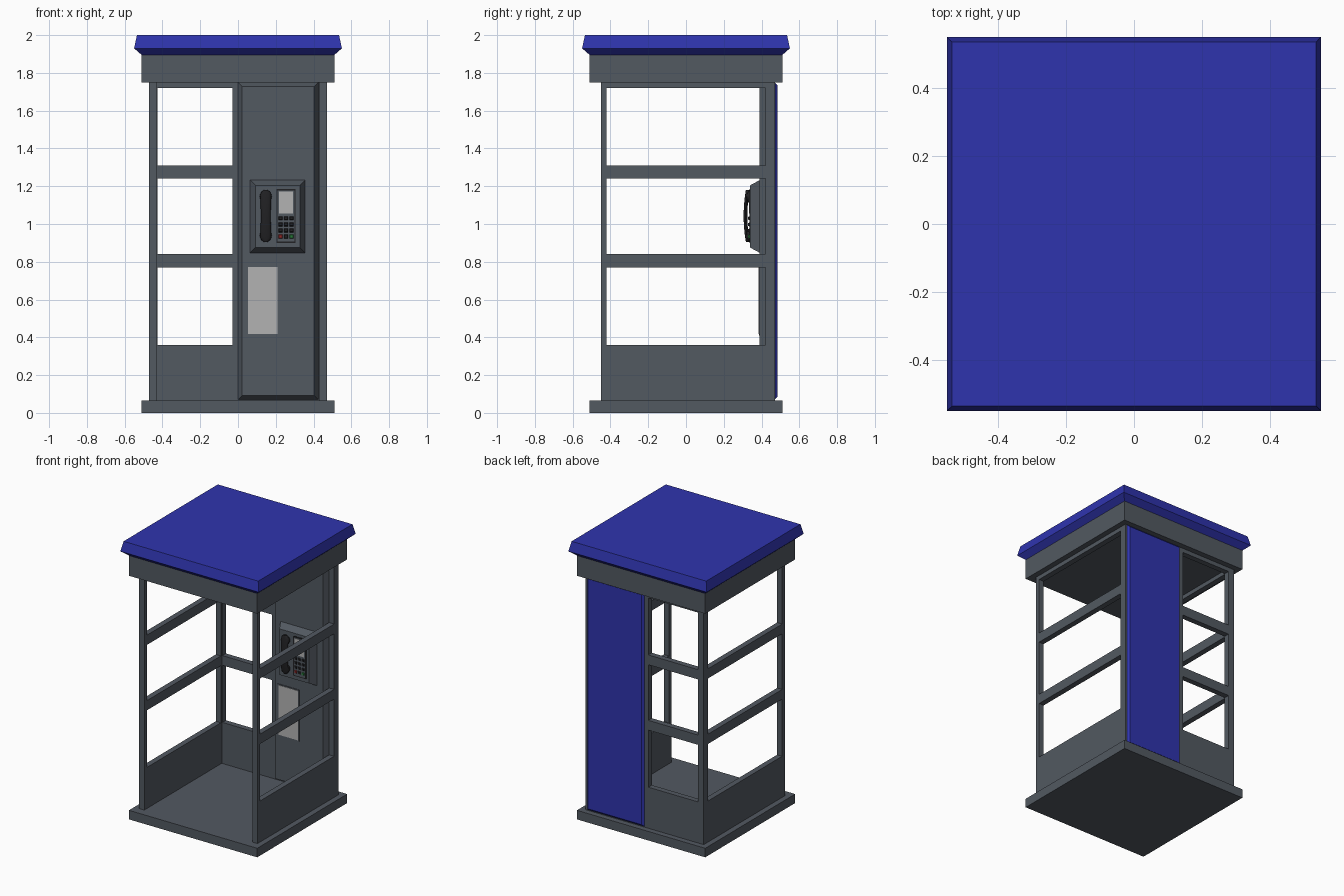
import bpy, bmesh, math
from mathutils import Vector

if "Cube" in bpy.data.objects:
    bpy.data.objects.remove(bpy.data.objects["Cube"])


def material(name, r, g, b):
    m = bpy.data.materials.new(name)
    m.diffuse_color = (r, g, b, 1)
    m.use_nodes = True
    m.node_tree.nodes["Principled BSDF"].inputs["Base Color"].default_value = m.diffuse_color
    return m


SLATE = material("slate", 0.085, 0.1, 0.12)
BLUE = material("blue", 0.028, 0.034, 0.42)
DARK = material("dark", 0.015, 0.015, 0.017)
PALE = material("pale", 0.45, 0.45, 0.45)
RED = material("red", 0.3, 0.02, 0.02)
GREEN = material("green", 0.02, 0.2, 0.04)


def finish(name, bm, mat):
    bmesh.ops.recalc_face_normals(bm, faces=bm.faces[:])
    me = bpy.data.meshes.new(name)
    bm.to_mesh(me)
    bm.free()
    me.materials.append(mat)
    ob = bpy.data.objects.new(name, me)
    bpy.context.collection.objects.link(ob)
    return ob


def loft(name, rings, mat):
    """Skin closed rings of points and cap both ends."""
    bm = bmesh.new()
    vs = [[bm.verts.new(p) for p in ring] for ring in rings]
    n = len(vs[0])
    for a, b in zip(vs, vs[1:]):
        for i in range(n):
            bm.faces.new((a[i], a[(i + 1) % n], b[(i + 1) % n], b[i]))
    bm.faces.new(vs[0])
    bm.faces.new(vs[-1])
    return finish(name, bm, mat)


def slab(name, levels, mat):
    """Square stack: (half width, z) per level."""
    return loft(name, [[(-h, -h, z), (h, -h, z), (h, h, z), (-h, h, z)]
                       for h, z in levels], mat)


def panel(name, x0, x1, z0, z1, y0, y1, mat, inset=0.0):
    """Upright plate from y0 to y1, its y1 face drawn in by inset."""
    return loft(name, [[(x0 + i, y, z0 + i), (x1 - i, y, z0 + i),
                        (x1 - i, y, z1 - i), (x0 + i, y, z1 - i)]
                       for i, y in ((0, y0), (inset, y1))], mat)


ZS = [0.065, 0.36, 0.77, 0.84, 1.24, 1.31, 1.72, 1.75]


def window_wall(name, us, place, offset, mat):
    """Wall with three windows in its second column, extruded by offset."""
    bm = bmesh.new()
    v = [[bm.verts.new(place(u, z)) for z in ZS] for u in us]
    for i in range(len(us) - 1):
        for j in range(len(ZS) - 1):
            if not (i == 1 and j in (1, 3, 5)):
                bm.faces.new((v[i][j], v[i + 1][j], v[i + 1][j + 1], v[i][j + 1]))
    ext = bmesh.ops.extrude_face_region(bm, geom=bm.faces[:], use_keep_orig=True)
    bmesh.ops.translate(bm, vec=Vector(offset),
                        verts=[g for g in ext["geom"] if isinstance(g, bmesh.types.BMVert)])
    return finish(name, bm, mat)


# Base, fascia and roof
slab("base", [(0.51, 0), (0.51, 0.065)], SLATE)
slab("fascia", [(0.51, 1.75), (0.51, 1.895)], SLATE)
slab("roof", [(0.51, 1.895), (0.55, 1.93), (0.535, 2.0)], BLUE)

# Glassless walls
for side, s in (("left", -1), ("right", 1)):
    window_wall(side + "_wall", [-0.45, -0.42, 0.42, 0.47],
                lambda u, z: (s * 0.47, u, z), (-s * 0.04, 0, 0), SLATE)
window_wall("back_wall", [-0.43, -0.425, -0.03, 0.43],
            lambda u, z: (u, 0.47, z), (0, -0.04, 0), SLATE)

# Solid panel, outside and inside
panel("outer_panel", 0.0, 0.455, 0.07, 1.75, 0.47, 0.485, BLUE, 0.015)
panel("inner_panel", 0.0, 0.425, 0.07, 1.75, 0.43, 0.39, SLATE, 0.022)

# Notice plate
panel("notice_frame", 0.045, 0.215, 0.41, 0.78, 0.39, 0.386, SLATE)
panel("notice_plate", 0.052, 0.208, 0.417, 0.773, 0.386, 0.384, PALE)

# Telephone body, keypad plate and screen
panel("phone_body", 0.062, 0.357, 0.845, 1.235, 0.395, 0.34, SLATE, 0.03)
panel("keypad_border", 0.203, 0.305, 0.90, 1.185, 0.34, 0.337, DARK)
panel("keypad_plate", 0.21, 0.298, 0.907, 1.178, 0.337, 0.335, SLATE)
panel("screen", 0.217, 0.291, 1.055, 1.172, 0.335, 0.333, PALE)

# Buttons
for r in range(4):
    for c in range(3):
        mat = {(3, 0): RED, (3, 2): GREEN}.get((r, c), DARK)
        x, z = 0.254 + (c - 1) * 0.029, 1.03 - r * 0.032
        panel(f"button_{r}_{c}", x - 0.01, x + 0.01, z - 0.01, z + 0.01,
              0.335, 0.329, mat, 0.003)

# Handset: bowed grip with rounded ends, plus ear and mouth cups
HX, HZ = 0.147, 1.0425
rings = []
for k in range(17):
    t = -1 + k / 8
    z = HZ + 0.1375 * math.sin(t * math.pi / 2)
    f = (z - HZ) / 0.1375
    y = 0.315 + 0.012 * f * f
    w = (0.026 + 0.007 * f * f) * max(0.35, (1 - f ** 10) ** 0.5)
    rings.append([(HX + w * math.cos(a), y + 0.01 * math.sin(a), z)
                  for a in (2 * math.pi * i / 12 for i in range(12))])
smooth = [loft("handset_grip", rings, DARK)]
for label, z in (("ear", 1.145), ("mouth", 0.94)):
    smooth.append(loft(label + "_cup", [
        [(HX + r * math.cos(2 * math.pi * i / 16), y, z + r * math.sin(2 * math.pi * i / 16))
         for i in range(16)] for r, y in ((0.03, 0.322), (0.032, 0.33), (0.028, 0.342))], DARK))
for ob in smooth:
    ob.select_set(True)
bpy.context.view_layer.objects.active = smooth[0]
bpy.ops.object.shade_smooth_by_angle(angle=math.radians(40))
